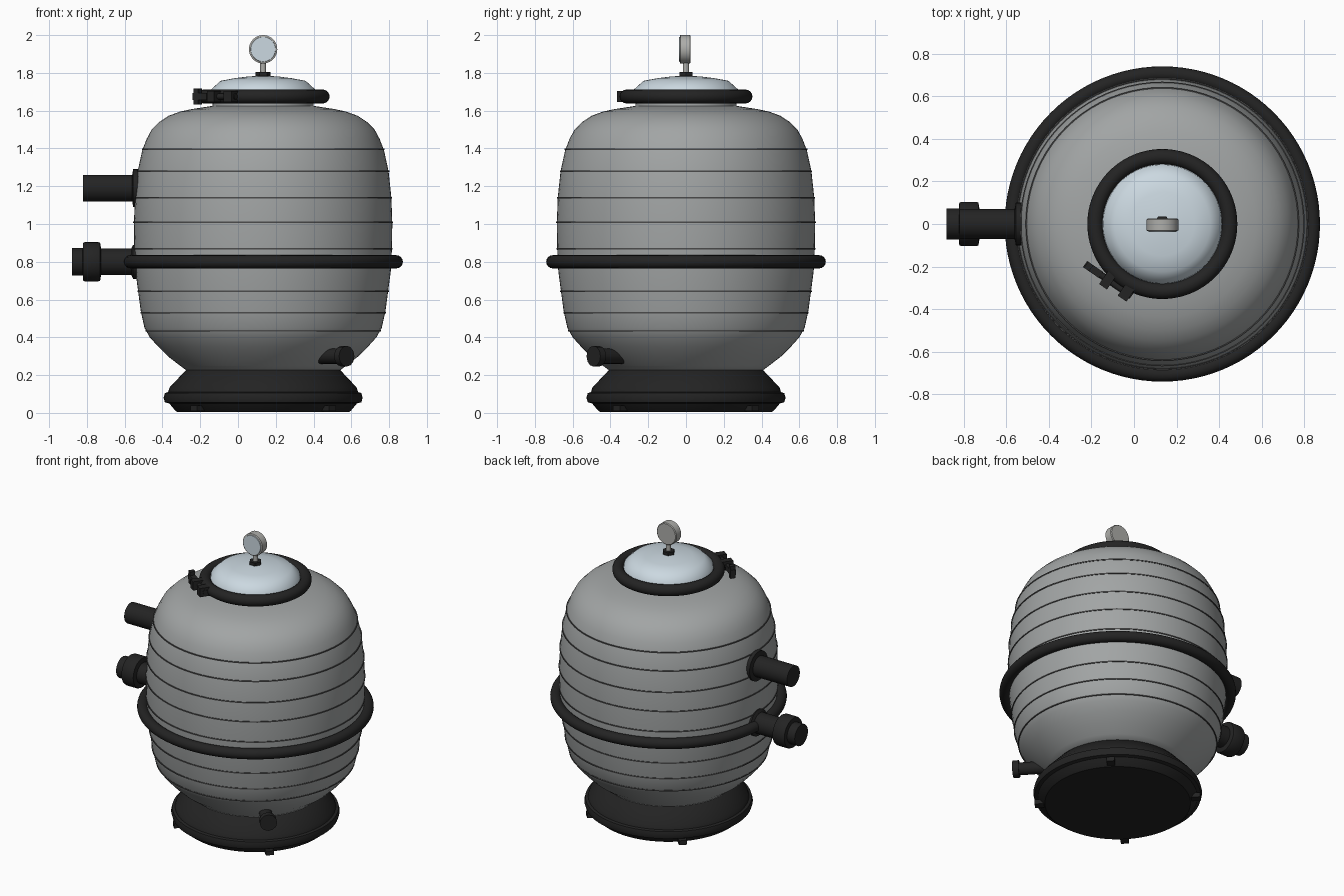
import bpy, math
from mathutils import Vector

cube = bpy.data.objects.get("Cube")
if cube:
    bpy.data.objects.remove(cube, do_unlink=True)

CX = 0.133                       # vessel axis
AXIS = Vector((CX, 0, 0))


def material(name, rgb):
    m = bpy.data.materials.new(name)
    m.use_nodes = True
    m.diffuse_color = (*rgb, 1)
    m.node_tree.nodes["Principled BSDF"].inputs["Base Color"].default_value = (*rgb, 1)
    return m


GREY = material("vessel grey", (0.36, 0.375, 0.375))
SEAM = material("seam dark grey", (0.07, 0.07, 0.07))
BLACK = material("black plastic", (0.017, 0.017, 0.017))
CLEAR = material("pale blue lid", (0.60, 0.69, 0.75))
METAL = material("gauge metal", (0.42, 0.42, 0.40))


def finish(ob, name, mat, angle=35):
    ob.name = ob.data.name = name
    ob.data.materials.append(mat)
    bpy.ops.object.select_all(action='DESELECT')
    ob.select_set(True)
    bpy.context.view_layer.objects.active = ob
    bpy.ops.object.shade_smooth_by_angle(angle=math.radians(angle))
    return ob


def lathe(name, profile, mat, start=AXIS, direction=(0, 0, 1), sides=80, angle=35):
    """Turn (radius, height) points round an axis and cap both ends."""
    verts, faces = [], []
    for r, h in profile:
        for i in range(sides):
            a = math.tau * i / sides
            verts.append((r * math.cos(a), r * math.sin(a), h))
    for k in range(len(profile) - 1):
        for i in range(sides):
            j = (i + 1) % sides
            faces.append((k * sides + i, k * sides + j, (k + 1) * sides + j, (k + 1) * sides + i))
    faces.append(tuple(reversed(range(sides))))
    faces.append(tuple(range(len(verts) - sides, len(verts))))
    me = bpy.data.meshes.new(name)
    me.from_pydata(verts, [], faces)
    ob = bpy.data.objects.new(name, me)
    bpy.context.collection.objects.link(ob)
    ob.location = start
    ob.rotation_euler = Vector(direction).to_track_quat('Z', 'Y').to_euler()
    return finish(ob, name, mat, angle)


def ring(name, radius, tube, z, mat):
    bpy.ops.mesh.primitive_torus_add(location=(CX, 0, z), major_radius=radius, minor_radius=tube,
                                     major_segments=96, minor_segments=16)
    return finish(bpy.context.object, name, mat, 60)


def box(name, centre, size, turn, mat):
    bpy.ops.mesh.primitive_cube_add(size=1, location=centre, rotation=(0, 0, turn))
    ob = bpy.context.object
    ob.scale = size
    return finish(ob, name, mat)


# Pressure vessel
BODY = [(0.40, 0.22), (0.44, 0.25), (0.505, 0.30), (0.555, 0.35), (0.60, 0.40), (0.628, 0.45),
        (0.648, 0.54), (0.662, 0.645), (0.676, 0.75), (0.682, 0.87), (0.684, 1.0), (0.679, 1.14),
        (0.664, 1.28), (0.640, 1.39), (0.617, 1.45), (0.59, 1.50), (0.55, 1.54), (0.50, 1.573),
        (0.44, 1.595), (0.38, 1.608), (0.27, 1.625)]
lathe("vessel_body", BODY, GREY, angle=50)


def body_radius(z):
    for (r0, z0), (r1, z1) in zip(BODY, BODY[1:]):
        if z0 <= z <= z1:
            return r0 + (r1 - r0) * (z - z0) / (z1 - z0)


# Winding seams
for n, z in enumerate((0.435, 0.53, 0.645, 0.87, 1.01, 1.14, 1.28, 1.395)):
    r = body_radius(z)
    lathe(f"seam_{n + 1}", [(r - 0.02, z - 0.004), (r + 0.004, z - 0.004),
                            (r + 0.004, z + 0.004), (r - 0.02, z + 0.004)], SEAM)

# Equator band
ring("equator_band", 0.705, 0.035, 0.80, BLACK)

# Base skirt with four clips
lathe("base_skirt", [(0.455, 0.005), (0.465, 0.012), (0.497, 0.05), (0.52, 0.056), (0.527, 0.08),
                     (0.52, 0.105), (0.503, 0.11), (0.495, 0.135), (0.41, 0.225), (0.40, 0.23)], BLACK)
for n in range(4):
    a = math.radians(45 + 90 * n)
    box(f"base_clip_{n + 1}", (CX + 0.49 * math.cos(a), 0.49 * math.sin(a), 0.025),
        (0.06, 0.05, 0.03), a, BLACK)

# Neck, lid and clamp ring
lathe("neck", [(0.27, 1.60), (0.265, 1.66)], GREY)
lathe("lid", [(0.285, 1.66), (0.278, 1.71), (0.225, 1.758), (0.15, 1.772), (0.08, 1.781),
              (0.01, 1.785)], CLEAR, angle=50)
ring("clamp_ring", 0.315, 0.037, 1.675, BLACK)

# Clamp lugs, bolt and wing knob
along = Vector((0.225, -0.155, 0)).normalized()
turn = math.atan2(along.y, along.x)
knob = Vector((-0.205, -0.205, 1.675))
lathe("clamp_bolt", [(0.016, 0), (0.016, 0.235)], BLACK, knob, along, 12)
box("clamp_lug_near", knob + along * 0.10, (0.045, 0.08, 0.06), turn, BLACK)
box("clamp_lug_far", knob + along * 0.205, (0.05, 0.07, 0.06), turn, BLACK)
box("clamp_knob", knob + along * 0.015, (0.09, 0.035, 0.035), turn, BLACK)
box("clamp_knob_wing", knob - along * 0.01, (0.03, 0.035, 0.085), turn, BLACK)

# Pressure gauge on the lid
lathe("gauge_nut", [(0.04, 1.78), (0.04, 1.805)], BLACK, sides=6)
lathe("gauge_stem", [(0.016, 1.80), (0.016, 1.86)], METAL, sides=16)
front = (0, -1, 0)
dial = Vector((CX, 0, 1.925))
lathe("gauge_case", [(0.07, -0.025), (0.075, -0.02), (0.075, 0.03), (0.07, 0.033)], METAL,
      dial, front, 40)
lathe("gauge_glass", [(0.067, 0.03), (0.065, 0.038)], CLEAR, dial, front, 40)

# Side ports
left_out = (-1, 0, 0)
upper = Vector((-0.45, 0, 1.19))
lathe("upper_port", [(0.10, 0), (0.10, 0.105), (0.07, 0.11), (0.07, 0.37)], BLACK, upper, left_out, 32)
lower = Vector((-0.45, 0, 0.80))
lathe("lower_port", [(0.09, 0), (0.09, 0.105), (0.07, 0.115), (0.07, 0.275), (0.10, 0.28), (0.104, 0.29),
                     (0.104, 0.36), (0.10, 0.37), (0.072, 0.372), (0.072, 0.43)], BLACK,
      lower, left_out, 32)

# Drain plug
out = Vector((0.425, -0.47, 0)).normalized()
lathe("drain_pipe", [(0.04, 0.42), (0.04, 0.63)], BLACK, AXIS + Vector((0, 0, 0.30)), out, 24)
lathe("drain_cap", [(0.055, 0.62), (0.055, 0.66)], BLACK, AXIS + Vector((0, 0, 0.30)), out, 12)
